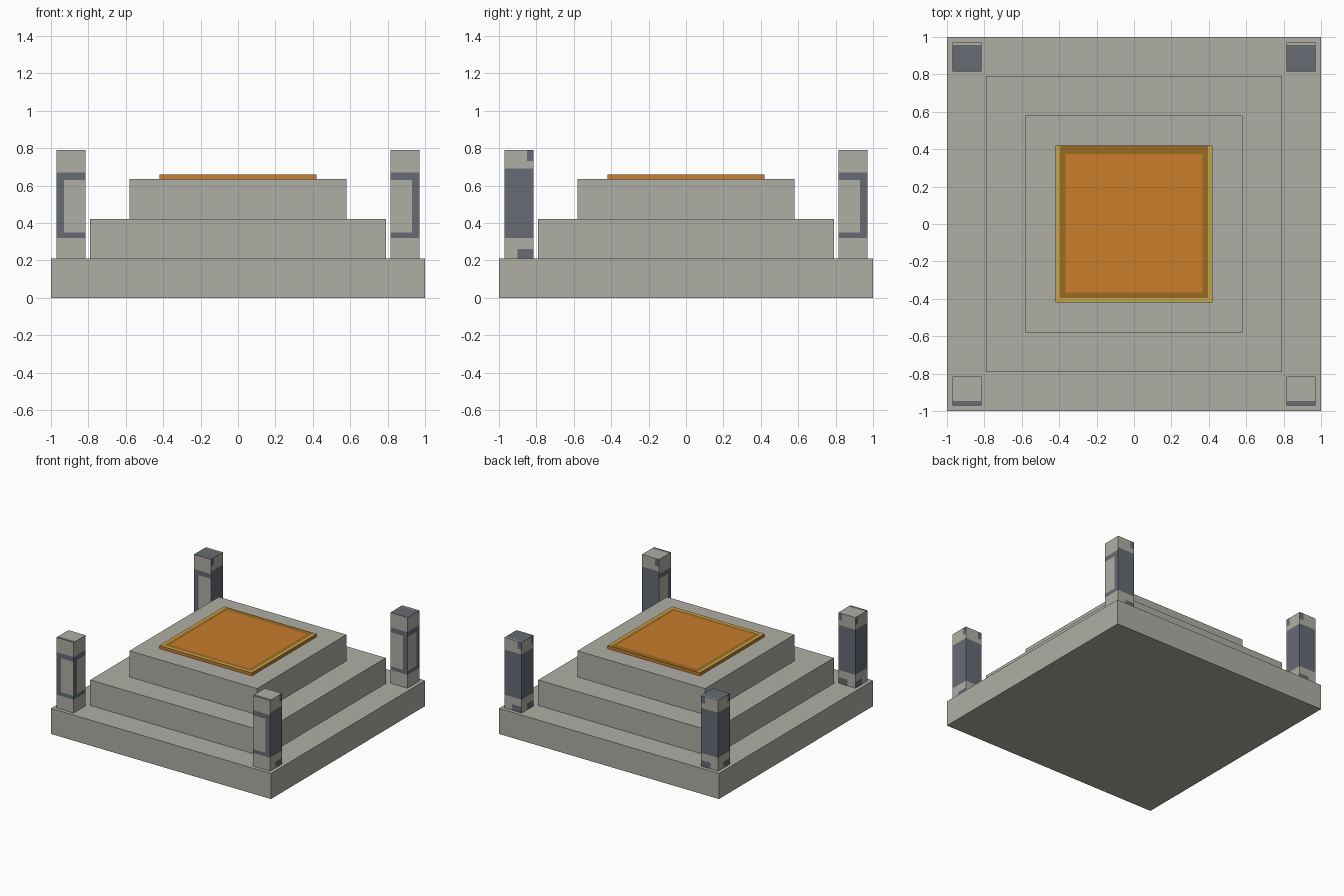
import bpy
import bmesh
from mathutils import Vector

if "Cube" in bpy.data.objects:
    bpy.data.objects.remove(bpy.data.objects["Cube"])


def material(name, rgb):
    m = bpy.data.materials.new(name)
    m.use_nodes = True
    m.diffuse_color = (*rgb, 1)
    m.node_tree.nodes["Principled BSDF"].inputs["Base Color"].default_value = (*rgb, 1)
    return m


stone = material("pale_stone", (0.43, 0.42, 0.375))
slate = material("slate_grey", (0.135, 0.145, 0.175))
orange = material("orange", (0.58, 0.205, 0.024))
gold = material("gold_trim", (0.55, 0.38, 0.075))
brown = material("brown_border", (0.33, 0.145, 0.014))


def box(name, centre, half, z0, z1, mats, cuts=((), (), ()), rule=None):
    """Box split along x, y and z cuts, each face coloured by a rule."""
    bm = bmesh.new()
    bmesh.ops.create_cube(bm, size=2)
    for v in bm.verts:
        v.co = Vector((centre[0] + v.co.x * half, centre[1] + v.co.y * half,
                       z1 if v.co.z > 0 else z0))
    for axis, values in enumerate(cuts):
        normal = Vector([float(i == axis) for i in range(3)])
        for value in values:
            bmesh.ops.bisect_plane(bm, geom=bm.verts[:] + bm.edges[:] + bm.faces[:],
                                   plane_co=normal * value, plane_no=normal)
    bm.normal_update()
    if rule:
        for f in bm.faces:
            f.material_index = rule(f.calc_center_median(), f.normal)
    mesh = bpy.data.meshes.new(name)
    bm.to_mesh(mesh)
    bm.free()
    for m in mats:
        mesh.materials.append(m)
    obj = bpy.data.objects.new(name, mesh)
    bpy.context.collection.objects.link(obj)


# Stepped stone platform
box("base_step", (0, 0), 1.0, 0, 0.21, [stone])
box("middle_step", (0, 0), 0.79, 0.21, 0.42, [stone])
box("top_step", (0, 0), 0.58, 0.42, 0.635, [stone])


# Bordered plate on the summit
def plate_rule(c, n):
    if n.z < 0.5:
        return 0
    if abs(c.x) < 0.365 and -0.365 < c.y < 0.375:
        return 0
    if abs(c.x) < 0.395 and c.y > -0.395:
        return 2
    return 1


box("summit_plate", (0, 0), 0.42, 0.635, 0.66, [orange, gold, brown],
    ((-0.395, -0.365, 0.365, 0.395), (-0.395, -0.365, 0.375), ()), plate_rule)


# Corner posts with slate inlay
def post_rule(sx, sy):
    def rule(c, n):
        if n.z > 0.5:
            if sy < 0:
                return int(c.y < -0.945)
            return int(c.y < 0.957)
        if n.z < -0.5:
            return 0
        # Distance from the model's middle, measured across the face
        across = abs(c.x) if abs(n.y) > 0.5 else abs(c.y)
        framed = n.y < -0.5 or (n.x > 0.5 and sx == sy) or (n.x < -0.5 and sx > 0 > sy)
        if framed:
            in_band = 0.32 < c.z < 0.67
            in_panel = 0.35 < c.z < 0.63 and across < 0.93
            return int(in_band and not in_panel)
        if 0.32 < c.z < 0.69:
            return 1
        return int((c.z > 0.73 and across < 0.85) or (c.z < 0.26 and across < 0.90))
    return rule


levels = (0.26, 0.32, 0.35, 0.63, 0.67, 0.69, 0.73)
offsets = (0.85, 0.90, 0.93, 0.945, 0.957)
for sy, end in ((-1, "front"), (1, "back")):
    for sx, side in ((-1, "right"), (1, "left")):
        box(f"{end}_{side}_post", (sx * 0.8925, sy * 0.8925), 0.078, 0.21, 0.79,
            [stone, slate],
            ([sx * o for o in offsets], [sy * o for o in offsets], levels),
            post_rule(sx, sy))
